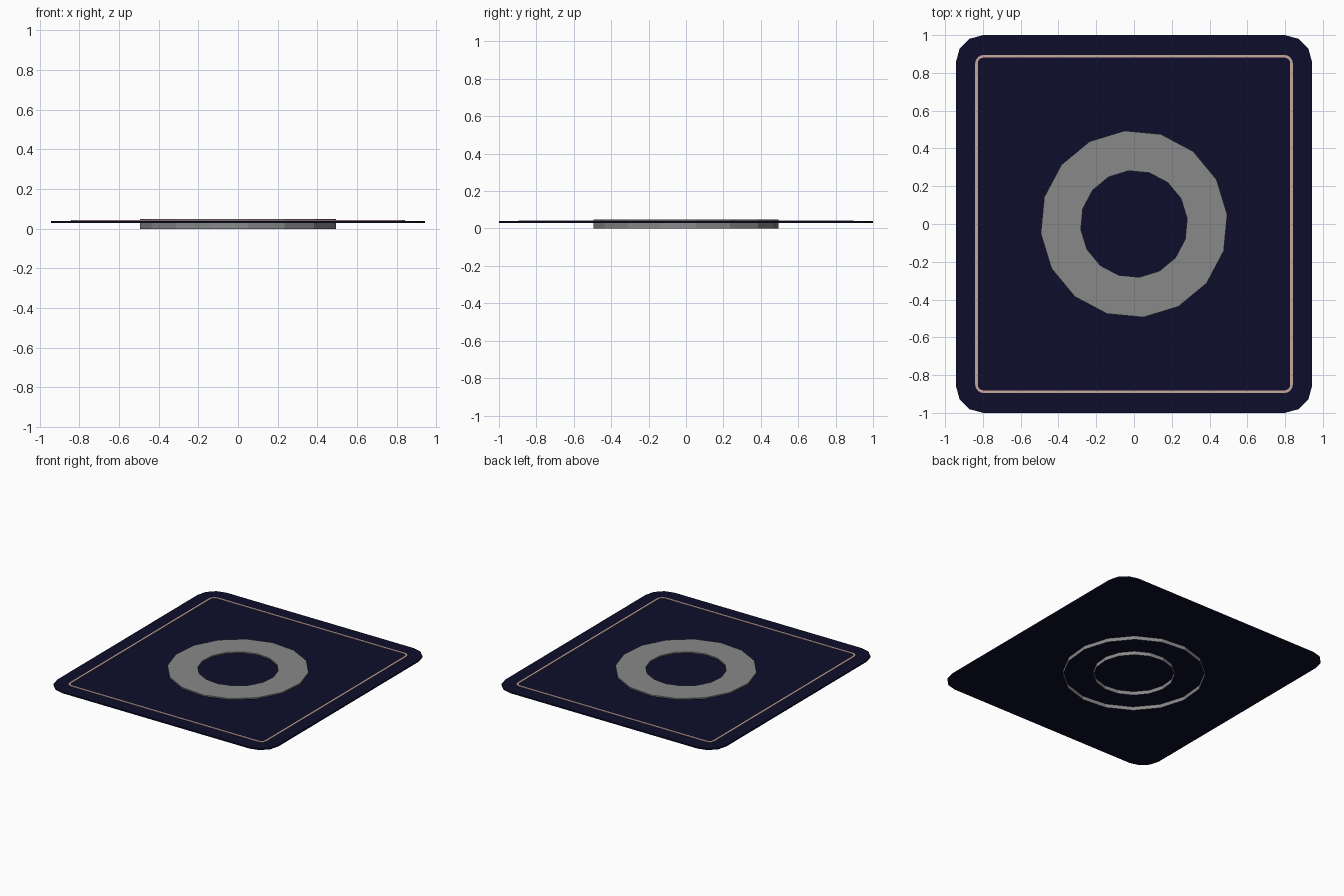
import bpy, bmesh
from math import cos, sin, pi, radians

if "Cube" in bpy.data.objects:
    bpy.data.objects.remove(bpy.data.objects["Cube"], do_unlink=True)


def make_material(name, rgb):
    mat = bpy.data.materials.new(name)
    mat.use_nodes = True
    colour = (*rgb, 1.0)
    mat.diffuse_color = colour
    mat.node_tree.nodes["Principled BSDF"].inputs["Base Color"].default_value = colour
    return mat


def rounded_rect(half_x, half_y, radius, segments):
    """Outline of a rectangle with rounded corners, anticlockwise."""
    points = []
    for quarter, (sx, sy) in enumerate([(1, 1), (-1, 1), (-1, -1), (1, -1)]):
        for i in range(segments + 1):
            a = (quarter + i / segments) * pi / 2
            points.append((sx * (half_x - radius) + radius * cos(a),
                           sy * (half_y - radius) + radius * sin(a)))
    return points


def circle(radius, sides, turn):
    return [(radius * cos(turn + 2 * pi * i / sides),
             radius * sin(turn + 2 * pi * i / sides)) for i in range(sides)]


def add_loop(bm, points, z):
    return [bm.verts.new((x, y, z)) for x, y in points]


def bridge(bm, a, b):
    n = len(a)
    for i in range(n):
        j = (i + 1) % n
        bm.faces.new((a[i], a[j], b[j], b[i]))


def finish(bm, name, mat):
    mesh = bpy.data.meshes.new(name)
    bm.to_mesh(mesh)
    bm.free()
    mesh.materials.append(mat)
    obj = bpy.data.objects.new(name, mesh)
    bpy.context.collection.objects.link(obj)
    return obj


def open_band(name, outer, inner, bottom, top, mat):
    """Flat band with outer and inner walls and an open underside."""
    bm = bmesh.new()
    loops = [add_loop(bm, outer, bottom), add_loop(bm, outer, top),
             add_loop(bm, inner, top), add_loop(bm, inner, bottom)]
    for a, b in zip(loops, loops[1:]):
        bridge(bm, a, b)
    return finish(bm, name, mat)


navy = make_material("navy", (0.004, 0.004, 0.024))
grey = make_material("mid grey", (0.25, 0.25, 0.25))
pink = make_material("pale pink", (0.58, 0.39, 0.34))

# Base plate with rounded corners
bm = bmesh.new()
outline = rounded_rect(0.943, 1.0, 0.145, 3)
low = add_loop(bm, outline, 0.029)
high = add_loop(bm, outline, 0.04)
bridge(bm, low, high)
bm.faces.new(high)
bm.faces.new(low[::-1])
finish(bm, "plate", navy)

# Thin border line
open_band("border_line", rounded_rect(0.841, 0.895, 0.045, 4),
          rounded_rect(0.827, 0.881, 0.031, 4), 0.036, 0.043, pink)

# Central ring, passing through the plate
turn = radians(5.8)
open_band("ring", circle(0.496, 16, turn), circle(0.283, 16, turn), 0.0, 0.049, grey)
